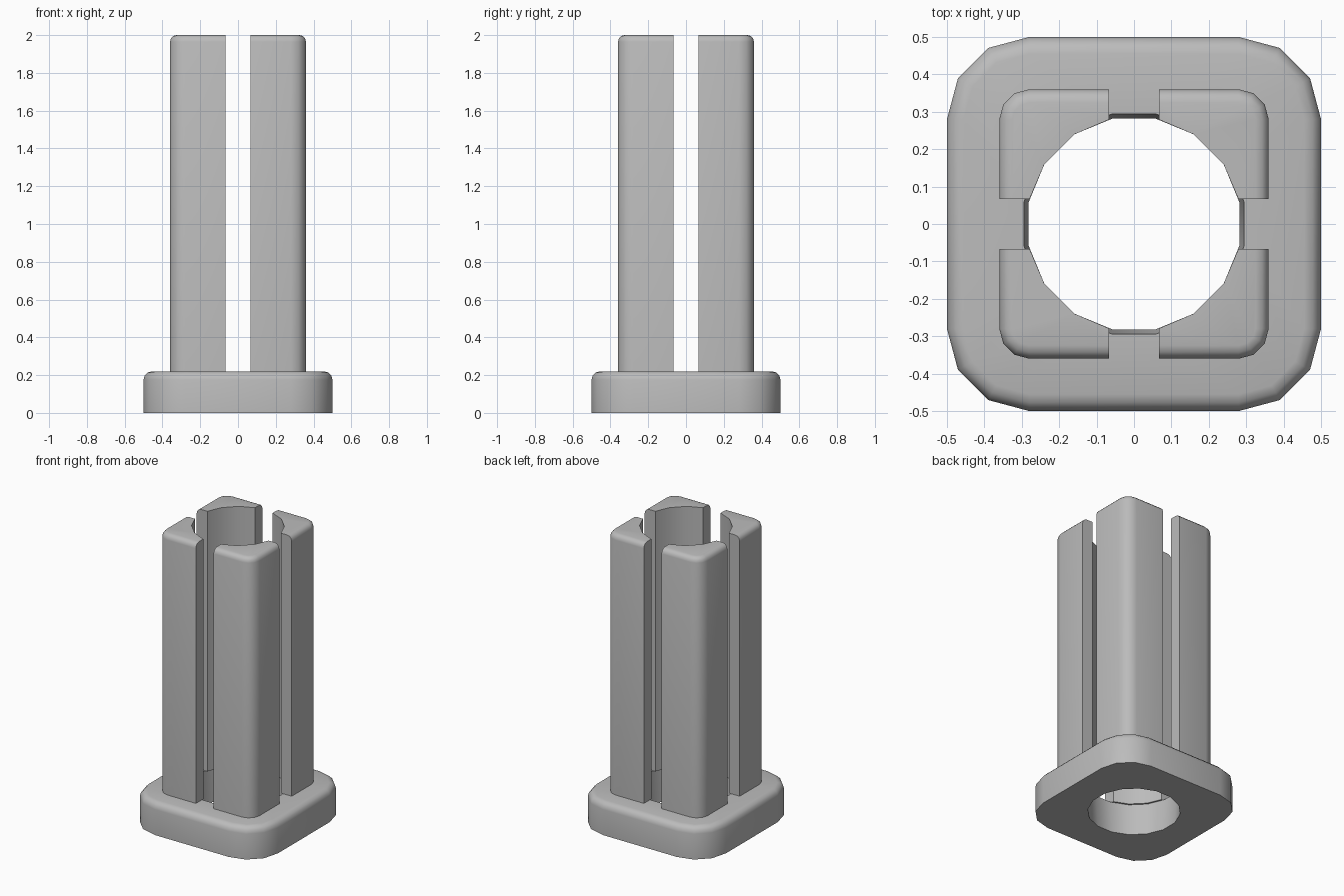
import bpy
import bmesh
from math import sin, cos, pi, radians

if "Cube" in bpy.data.objects:
    bpy.data.objects.remove(bpy.data.objects["Cube"], do_unlink=True)

grey = bpy.data.materials.new("mid_grey")
grey.use_nodes = True
colour = (0.5, 0.5, 0.5, 1)
grey.diffuse_color = colour
grey.node_tree.nodes["Principled BSDF"].inputs["Base Color"].default_value = colour


def corner(half, radius, inset, quarter):
    """Rounded corner of a square, in three segments."""
    c, r = half - radius, radius - inset
    pts = [(c + r * cos(k * pi / 6), c + r * sin(k * pi / 6)) for k in range(4)]
    return [turn(p, quarter) for p in pts]


def turn(p, quarter):
    for _ in range(quarter):
        p = (-p[1], p[0])
    return p


def circle(radius, count, start, step):
    return [(radius * cos(radians(start + step * k)),
             radius * sin(radians(start + step * k))) for k in range(count)]


def loft(name, rings, closed=False):
    """Skin a stack of (outline, z) rings; closed joins the last to the first."""
    bm = bmesh.new()
    loops = [[bm.verts.new((x, y, z)) for x, y in pts] for pts, z in rings]
    pairs = list(zip(loops, loops[1:]))
    if closed:
        pairs.append((loops[-1], loops[0]))
    else:
        bm.faces.new(loops[0])
        bm.faces.new(loops[-1])
    for a, b in pairs:
        n = len(a)
        for i in range(n):
            j = (i + 1) % n
            bm.faces.new((a[i], a[j], b[j], b[i]))
    bmesh.ops.recalc_face_normals(bm, faces=bm.faces)
    mesh = bpy.data.meshes.new(name)
    bm.to_mesh(mesh)
    bm.free()
    mesh.materials.append(grey)
    obj = bpy.data.objects.new(name, mesh)
    bpy.context.collection.objects.link(obj)
    bpy.ops.object.select_all(action="DESELECT")
    obj.select_set(True)
    bpy.context.view_layer.objects.active = obj
    bpy.ops.object.shade_smooth_by_angle(angle=radians(35))
    return obj


def rounded_edge(size, top):
    """Inset and height of each step around a rounded upper edge."""
    return [(size * (1 - cos(a)), top - size * (1 - sin(a)))
            for a in (0, pi / 6, pi / 3, pi / 2)]


# Square base with rounded corners and a round hole through it
BASE_TOP = 0.22
base = [(0, 0)] + rounded_edge(0.045, BASE_TOP)
rings = [(sum((corner(0.5, 0.22, i, q) for q in range(4)), []), z) for i, z in base]
rings.append((circle(0.3, 16, 11.25, 22.5), BASE_TOP))
rings.append((circle(0.288, 16, 11.25, 22.5), 0))
loft("base", rings, closed=True)

# Four corner posts: slot faces, rounded outer corner, hollowed inner side
SLOT = 0.067
bore = [(SLOT, 0.279)] + circle(0.288, 2, 56.25, -22.5) + [(0.279, SLOT)]
post = [(0, BASE_TOP)] + rounded_edge(0.035, 2)
names = ("back_left", "back_right", "front_right", "front_left")
for quarter, name in enumerate(names):
    rings = []
    for inset, z in post:
        side = 0.36 - inset
        outer = [(side, SLOT)] + corner(0.36, 0.08, inset, 0) + [(SLOT, side)]
        rings.append(([turn(p, quarter) for p in outer + bore], z))
    loft(name + "_post", rings)
